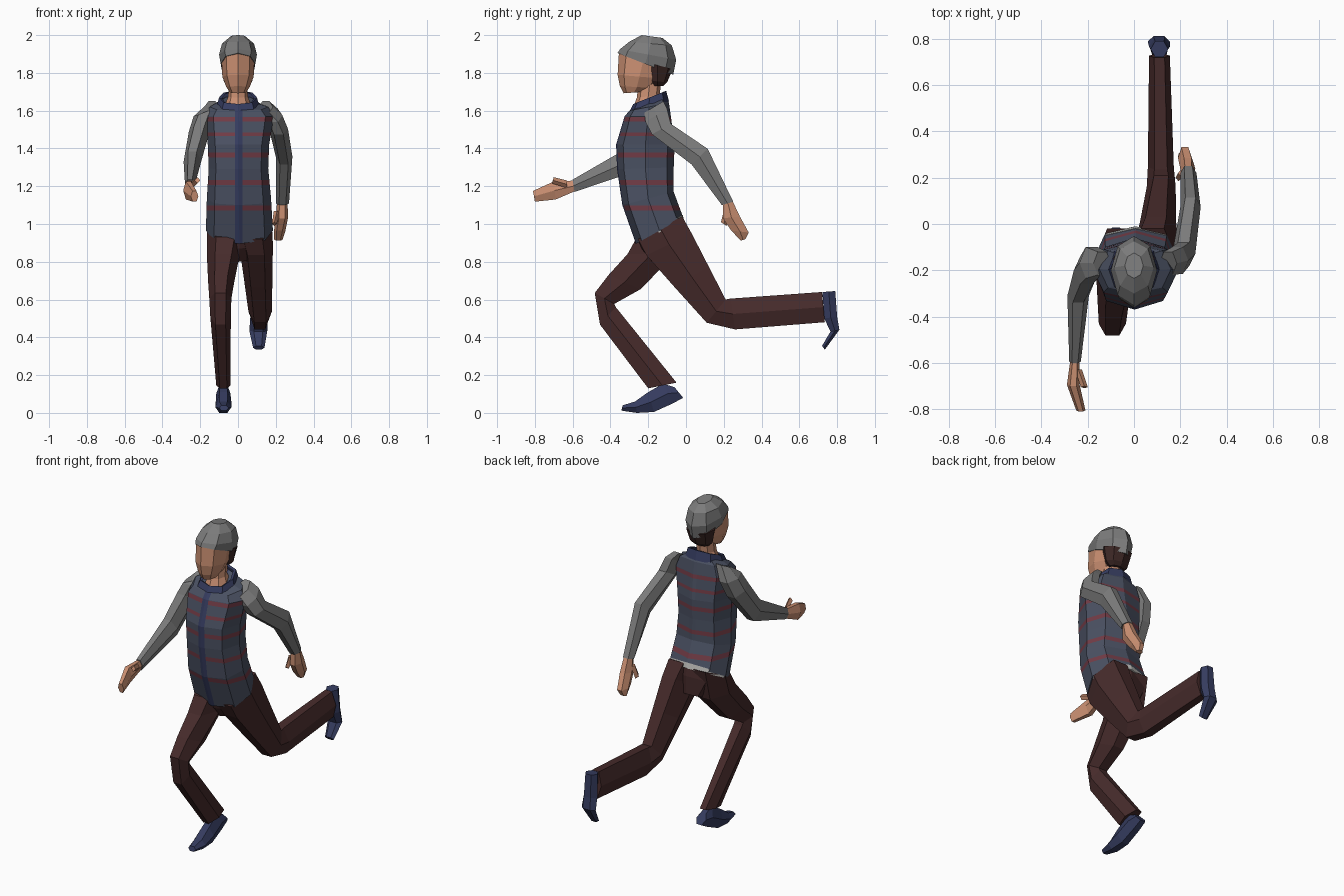
import bpy, bmesh, math
from mathutils import Vector


def material(name, r, g, b):
    m = bpy.data.materials.new(name)
    m.diffuse_color = (r, g, b, 1)
    return m


GREY = material("grey knit", .20, .20, .20)
SKIN = material("skin", .60, .28, .17)
MAROON = material("maroon cloth", .062, .024, .024)
NAVY = material("navy", .036, .045, .115)
SLATE = material("slate blue", .070, .083, .125)
RED = material("muted red", .17, .045, .062)
PALE = material("pale lining", .50, .50, .48)
HAIR = material("dark hair", .045, .02, .018)


def ring_points(ring, n, power):
    """Ring = x range, then the two opposite (y, z) points seen from the side."""
    x0, x1, ya, za, yb, zb = ring
    c = Vector(((x0 + x1) / 2, (ya + yb) / 2, (za + zb) / 2))
    u = Vector(((x1 - x0) / 2, 0, 0))
    v = Vector((0, (ya - yb) / 2, (za - zb) / 2))
    angles = [2 * math.pi * i / n for i in range(n)]
    top = max(math.sin(a) for a in angles)

    def shape(t):
        return math.copysign(abs(t) ** power, t) if abs(t) > 1e-6 else 0
    return [c + u * shape(math.cos(a)) + v * shape(math.sin(a) / top) for a in angles]


def loft(name, mat, rings, n=6, power=1.0, caps=True):
    bm = bmesh.new()
    loops = [[bm.verts.new(p) for p in ring_points(r, n, power)] for r in rings]
    for a, b in zip(loops, loops[1:]):
        for i in range(n):
            j = (i + 1) % n
            bm.faces.new((a[i], a[j], b[j], b[i]))
    if caps:
        bm.faces.new(loops[0])
        bm.faces.new(loops[-1])
    bmesh.ops.recalc_face_normals(bm, faces=bm.faces)
    mesh = bpy.data.meshes.new(name)
    bm.to_mesh(mesh)
    bm.free()
    mesh.materials.append(mat)
    ob = bpy.data.objects.new(name, mesh)
    bpy.context.collection.objects.link(ob)
    return ob


# Vest body, tilted at the hem
vest = loft("vest", SLATE, [
    (-.17, .185, -.265, .895, -.015, 1.035),
    (-.165, .175, -.337, 1.10, -.065, 1.17),
    (-.155, .16, -.365, 1.29, -.065, 1.30),
    (-.16, .165, -.37, 1.42, -.06, 1.42),
    (-.175, .19, -.325, 1.57, -.08, 1.57),
    (-.15, .16, -.30, 1.60, -.09, 1.64),
    (-.09, .09, -.285, 1.605, -.11, 1.68)], n=8, power=.8)

# Cut stripes and the front placket into the vest
STRIPES = [(1.085, .014), (1.22, .013), (1.365, .013), (1.475, .010), (1.555, .012)]
PLACKET = (-.015, .025)
vest.data.materials.append(RED)
vest.data.materials.append(NAVY)
bm = bmesh.new()
bm.from_mesh(vest.data)
cuts = [((0, 0, z + s * h), (0, 0, 1)) for z, h in STRIPES for s in (-1, 1)]
cuts += [((x, 0, 0), (1, 0, 0)) for x in PLACKET]
for co, no in cuts:
    bmesh.ops.bisect_plane(bm, geom=bm.verts[:] + bm.edges[:] + bm.faces[:],
                           plane_co=co, plane_no=no)
for f in bm.faces:
    c = f.calc_center_median()
    if PLACKET[0] < c.x < PLACKET[1] and f.normal.y < -.3:
        f.material_index = 2
    elif any(abs(c.z - z) < h for z, h in STRIPES):
        f.material_index = 1
bm.to_mesh(vest.data)
bm.free()

# Lining at the hem, and collar
loft("shirt_hem", PALE, [
    (-.165, .18, -.262, .91, -.018, 1.05),
    (-.165, .18, -.255, .90, -.010, 1.018)], n=8, power=.8)
loft("collar", NAVY, [
    (-.115, .115, -.305, 1.585, -.09, 1.65),
    (-.10, .10, -.28, 1.635, -.105, 1.705),
    (-.085, .085, -.27, 1.63, -.12, 1.70)], n=8, power=.8, caps=False)

# Neck, head, hair and cap
loft("neck", SKIN, [
    (-.07, .07, -.285, 1.60, -.13, 1.66),
    (-.052, .052, -.26, 1.67, -.14, 1.68),
    (-.05, .05, -.25, 1.76, -.13, 1.76)], n=8)
loft("head", SKIN, [
    (-.042, .042, -.33, 1.692, -.22, 1.70),
    (-.062, .062, -.35, 1.73, -.17, 1.72),
    (-.083, .083, -.362, 1.79, -.13, 1.77),
    (-.088, .088, -.355, 1.91, -.09, 1.85)], n=8)
loft("hair", HAIR, [
    (-.05, .05, -.18, 1.73, -.12, 1.73),
    (-.075, .075, -.20, 1.76, -.10, 1.75),
    (-.09, .09, -.23, 1.86, -.07, 1.82)], n=8)
loft("cap", GREY, [
    (-.092, .092, -.363, 1.905, -.068, 1.79),
    (-.100, .100, -.350, 1.925, -.052, 1.87),
    (-.085, .085, -.300, 1.965, -.075, 1.945),
    (-.040, .040, -.235, 2.0, -.125, 1.985)], n=8)

# Sleeves: one arm swings back, the other reaches forward
loft("back_swung_sleeve", GREY, [
    (.11, .185, -.22, 1.59, -.12, 1.65),
    (.14, .235, -.215, 1.54, -.10, 1.61),
    (.165, .265, -.18, 1.475, -.08, 1.53),
    (.20, .288, .03, 1.315, .115, 1.398),
    (.20, .27, .19, 1.10, .25, 1.118)])
loft("forward_sleeve", GREY, [
    (-.175, -.10, -.22, 1.60, -.12, 1.65),
    (-.235, -.13, -.235, 1.58, -.10, 1.56),
    (-.26, -.15, -.26, 1.52, -.14, 1.46),
    (-.288, -.195, -.34, 1.385, -.28, 1.275),
    (-.28, -.23, -.60, 1.235, -.59, 1.17)])

# Hands with thumbs
loft("back_hand", SKIN, [
    (.207, .262, .195, 1.115, .245, 1.125),
    (.20, .265, .195, 1.03, .285, 1.04),
    (.19, .25, .24, .965, .332, .955),
    (.192, .235, .29, .912, .315, .92)])
loft("back_thumb", SKIN, [
    (.19, .225, .20, 1.07, .24, 1.07),
    (.18, .205, .185, 1.01, .215, .99)], n=4)
loft("forward_hand", SKIN, [
    (-.275, -.235, -.59, 1.23, -.585, 1.175),
    (-.29, -.235, -.70, 1.225, -.69, 1.13),
    (-.25, -.21, -.81, 1.175, -.80, 1.118)])
loft("forward_thumb", SKIN, [
    (-.255, -.225, -.63, 1.23, -.63, 1.19),
    (-.23, -.20, -.70, 1.248, -.71, 1.215)], n=4)

# Trousers: pelvis and two bent legs
loft("pelvis", MAROON, [
    (-.16, .175, -.255, .92, -.02, 1.04),
    (-.15, .165, -.235, .87, -.01, .97),
    (-.08, .09, -.18, .80, -.01, .86)], n=8, power=.8)
loft("trailing_leg", MAROON, [
    (-.02, .18, -.255, .92, -.02, 1.04),
    (.005, .185, -.21, .835, .03, .95),
    (.03, .182, -.06, .665, .12, .775),
    (.055, .18, .11, .477, .21, .60),
    (.06, .172, .26, .442, .235, .605),
    (.065, .155, .735, .48, .72, .64)])
loft("leading_leg", MAROON, [
    (-.165, .03, -.26, .93, -.02, 1.02),
    (-.165, .01, -.31, .84, -.06, .84),
    (-.158, -.02, -.41, .73, -.24, .655),
    (-.152, -.035, -.483, .635, -.38, .577),
    (-.147, -.038, -.455, .467, -.372, .56),
    (-.115, -.04, -.20, .13, -.05, .16)])

# Shoes, heel to toe
loft("trailing_shoe", NAVY, [
    (.072, .148, .722, .64, .79, .645),
    (.065, .155, .732, .50, .80, .51),
    (.06, .155, .765, .43, .812, .44),
    (.08, .14, .72, .355, .735, .335)])
loft("leading_shoe", NAVY, [
    (-.11, -.045, -.06, .135, -.015, .08),
    (-.115, -.04, -.12, .155, -.07, .05),
    (-.118, -.035, -.20, .11, -.17, .005),
    (-.12, -.035, -.27, .06, -.26, 0),
    (-.10, -.05, -.335, .04, -.342, .012)])
